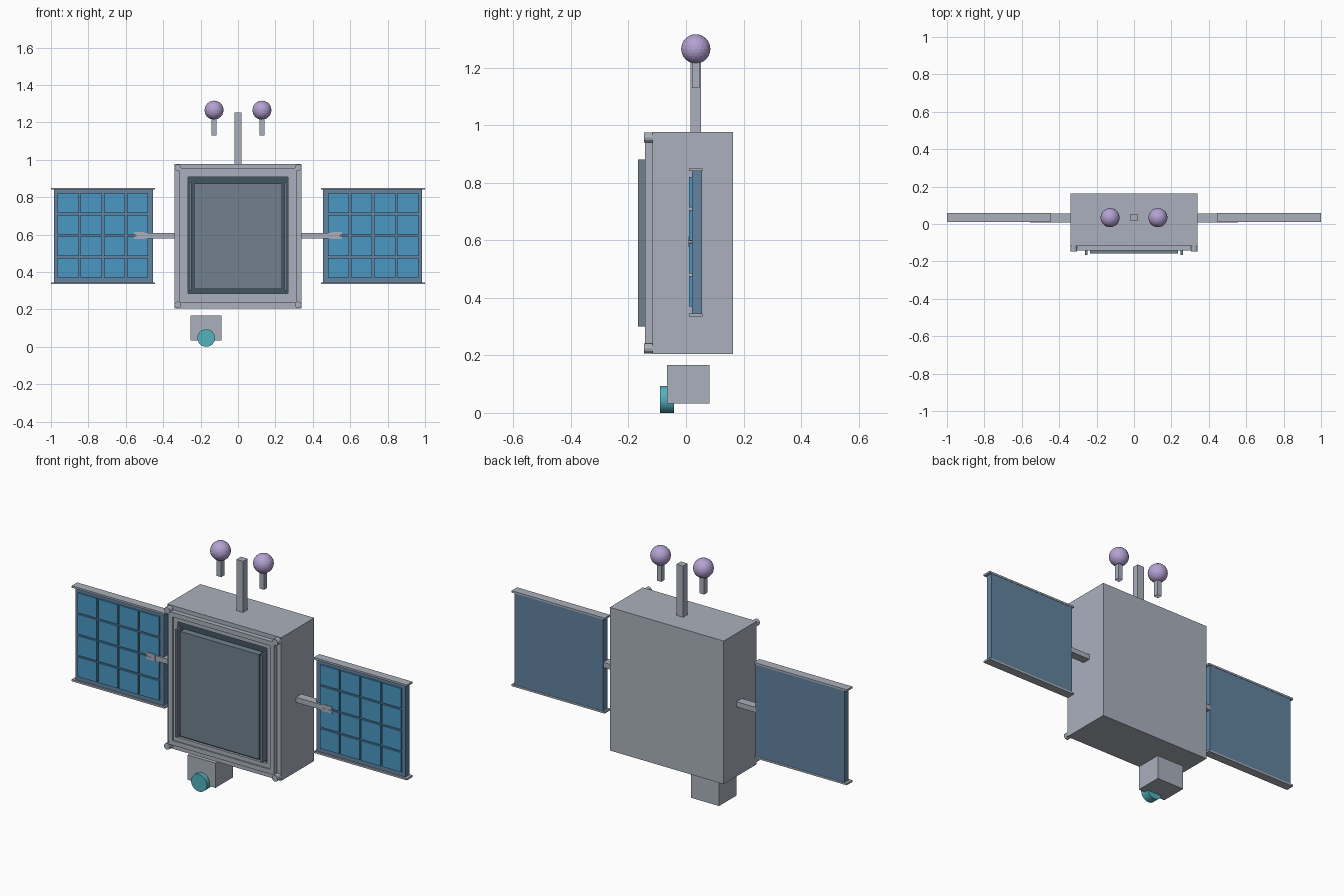
import bpy, bmesh, math
from mathutils import Matrix, Vector

cube = bpy.data.objects.get("Cube")
if cube:
    bpy.data.objects.remove(cube, do_unlink=True)


def material(name, r, g, b):
    rgb = [((c / 255 + 0.055) / 1.055) ** 2.4 for c in (r, g, b)] + [1]
    m = bpy.data.materials.new(name)
    m.use_nodes = True
    m.diffuse_color = rgb
    m.node_tree.nodes["Principled BSDF"].inputs["Base Color"].default_value = rgb
    return m


GREY = material("light grey", 170, 176, 188)
SLATE = material("slate blue", 98, 132, 160)
CELL = material("solar blue", 76, 152, 196)
DARK = material("dark slate", 66, 86, 98)
SCREEN = material("screen grey", 113, 129, 143)
TEAL = material("lens teal", 84, 178, 190)
LILAC = material("lilac", 180, 162, 210)


def finish(name, bm, mat):
    bmesh.ops.recalc_face_normals(bm, faces=bm.faces)
    mesh = bpy.data.meshes.new(name)
    bm.to_mesh(mesh)
    bm.free()
    mesh.materials.append(mat)
    ob = bpy.data.objects.new(name, mesh)
    bpy.context.collection.objects.link(ob)
    return ob


def add_box(bm, x, y, z):
    """Box from three (low, high) ranges."""
    mid = Vector([(a + b) / 2 for a, b in (x, y, z)])
    size = Matrix.Diagonal([abs(b - a) for a, b in (x, y, z)] + [1])
    return bmesh.ops.create_cube(bm, size=1, matrix=Matrix.Translation(mid) @ size)["verts"]


def box(name, mat, x, y, z):
    bm = bmesh.new()
    add_box(bm, x, y, z)
    return finish(name, bm, mat)


def disc(name, mat, x, z, radius, y, sides):
    """Cylinder lying along y."""
    bm = bmesh.new()
    place = Matrix.Translation((x, sum(y) / 2, z)) @ Matrix.Rotation(math.pi / 2, 4, "X")
    bmesh.ops.create_cone(bm, cap_ends=True, segments=sides, radius1=radius,
                          radius2=radius, depth=y[1] - y[0], matrix=place)
    return finish(name, bm, mat)


def ring(name, mat, half_w, z, width, y):
    """Rectangular mitred frame facing the front."""
    bm = bmesh.new()
    loops = []
    for depth in y:
        for w in (0, width):
            a, lo, hi = half_w - w, z[0] + w, z[1] - w
            loops.append([bm.verts.new((px, depth, pz)) for px, pz in
                          ((-a, lo), (a, lo), (a, hi), (-a, hi))])
    for p, q in ((0, 1), (1, 3), (3, 2), (2, 0)):
        for i in range(4):
            j = (i + 1) % 4
            bm.faces.new((loops[p][i], loops[p][j], loops[q][j], loops[q][i]))
    return finish(name, bm, mat)


# Main body with stepped front frame
box("body", GREY, (-0.34, 0.34), (-0.117, 0.164), (0.205, 0.977))
ring("outer_frame", GREY, 0.315, (0.238, 0.955), 0.025, (-0.142, -0.116))
ring("inner_frame", GREY, 0.29, (0.263, 0.93), 0.022, (-0.135, -0.116))
for x in (-0.322, 0.322):
    for z in (0.2245, 0.9575):
        disc("frame_corner_stud", GREY, x, z, 0.0175, (-0.146, -0.116), 12)

# Recessed screen and its side rails
box("screen_recess", DARK, (-0.268, 0.268), (-0.122, -0.114), (0.285, 0.908))
box("screen", SCREEN, (-0.235, 0.235), (-0.157, -0.12), (0.308, 0.873))
for x in (-0.255, 0.255):
    box("screen_rail", SCREEN, (x - 0.006, x + 0.006), (-0.166, -0.12), (0.3, 0.88))

# Solar wings on both sides
for side, s in (("left", 1), ("right", -1)):
    box(side + "_panel", SLATE, (s * 0.455, s * 0.985), (0.02, 0.056), (0.342, 0.84))
    for z in (0.335, 0.84):
        box(side + "_panel_rail", GREY, (s * 0.445, s), (0.011, 0.058), (z, z + 0.01))
    bm = bmesh.new()
    for i in range(4):
        for j in range(4):
            cx = s * (0.7225 + (i - 1.5) * 0.1235)
            cz = 0.595 + (j - 1.5) * 0.115
            add_box(bm, (cx - 0.057, cx + 0.057), (0.011, 0.021), (cz - 0.053, cz + 0.053))
    finish(side + "_solar_cells", bm, CELL)
    # Arm with a slightly flared tip
    box(side + "_arm", GREY, (s * 0.33, s * 0.545), (0.009, 0.055), (0.58, 0.608))
    for z in (0.576, 0.597):
        box(side + "_arm_prong", GREY, (s * 0.5, s * 0.556), (0.008, 0.03), (z, z + 0.016))

# Mast and the two ball antennas
box("mast", GREY, (-0.02, 0.02), (0.015, 0.053), (0.97, 1.253))
for x in (-0.128, 0.128):
    bm = bmesh.new()
    add_box(bm, (x - 0.0135, x + 0.0135), (0.02, 0.047), (1.13, 1.235))
    bm.faces.ensure_lookup_table()
    bottom = min(bm.faces, key=lambda f: f.calc_center_median().z)
    bmesh.ops.delete(bm, geom=[bottom], context="FACES_ONLY")
    finish("antenna_stem", bm, GREY)
    bm = bmesh.new()
    bmesh.ops.create_icosphere(bm, subdivisions=3, radius=0.051,
                               matrix=Matrix.Translation((x, 0.034, 1.265)))
    finish("antenna_ball", bm, LILAC)

# Camera pod under the body
box("camera_pod", GREY, (-0.255, -0.088), (-0.066, 0.082), (0.033, 0.166))
lens = disc("camera_lens", TEAL, -0.17, 0.047, 0.047, (-0.09, -0.042), 32)
bpy.context.view_layer.objects.active = lens
lens.select_set(True)
bpy.ops.object.shade_smooth_by_angle()
